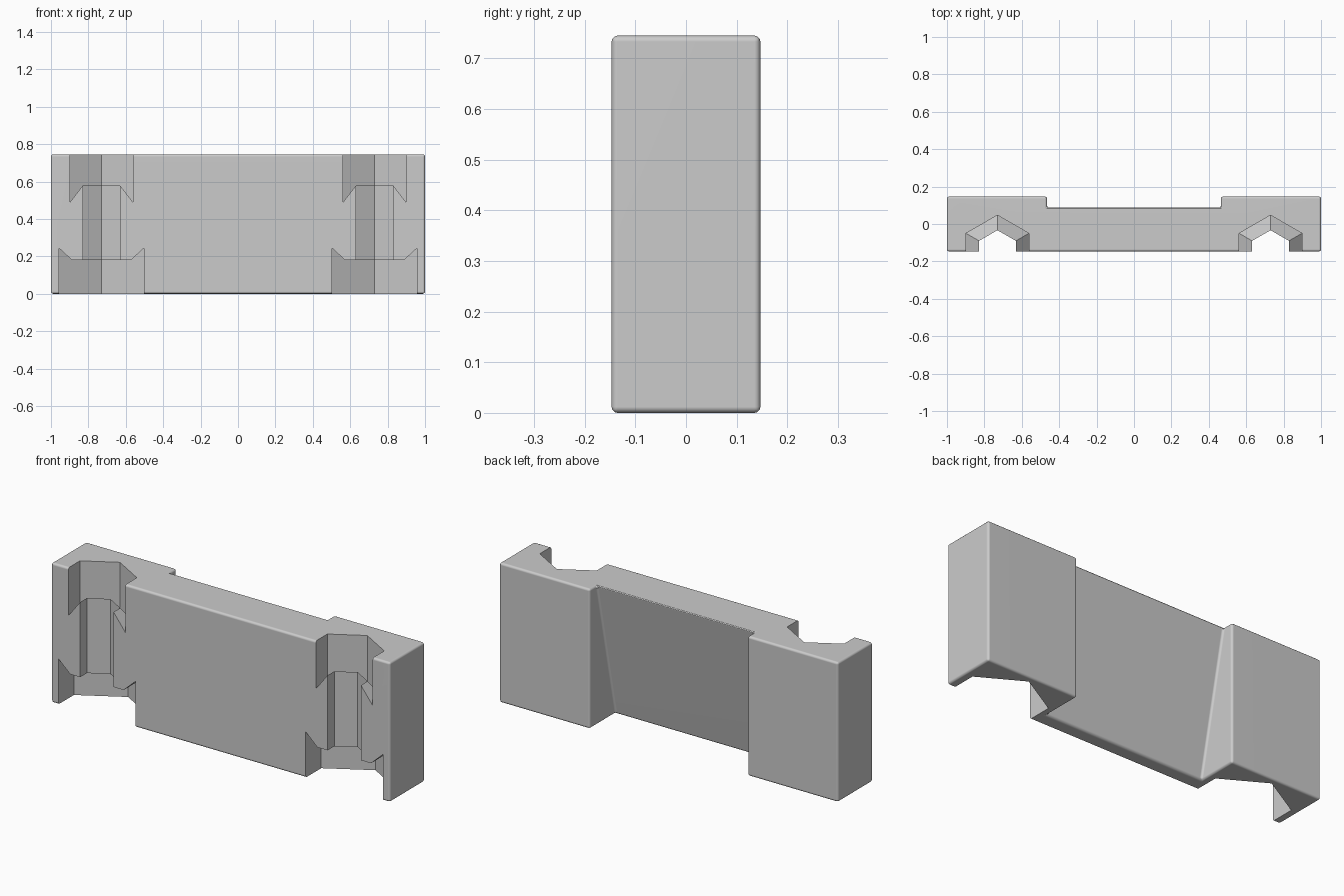
import bpy
import bmesh
from math import cos, sin, pi, radians

WIDTH, DEPTH, HEIGHT = 2.0, 0.294, 0.745

cube = bpy.data.objects.get("Cube")
if cube:
    bpy.data.objects.remove(cube, do_unlink=True)

grey = bpy.data.materials.new("light_grey")
grey.use_nodes = True
grey.diffuse_color = (0.6, 0.6, 0.6, 1)
grey.node_tree.nodes["Principled BSDF"].inputs["Base Color"].default_value = (0.6, 0.6, 0.6, 1)


def loft(name, rings):
    """Closed solid through a stack of equal-sided rings."""
    bm = bmesh.new()
    loops = [[bm.verts.new(p) for p in ring] for ring in rings]
    n = len(loops[0])
    for a, b in zip(loops, loops[1:]):
        for i in range(n):
            j = (i + 1) % n
            bm.faces.new((a[i], a[j], b[j], b[i]))
    bm.faces.new(loops[0])
    bm.faces.new(loops[-1])
    bmesh.ops.recalc_face_normals(bm, faces=bm.faces)
    mesh = bpy.data.meshes.new(name)
    bm.to_mesh(mesh)
    bm.free()
    mesh.materials.append(grey)
    obj = bpy.data.objects.new(name, mesh)
    bpy.context.collection.objects.link(obj)
    return obj


def cut(target, cutter):
    cutter.hide_render = True
    mod = target.modifiers.new("cut", 'BOOLEAN')
    mod.operation = 'DIFFERENCE'
    mod.solver = 'EXACT'
    mod.object = cutter
    apply(target, mod)
    bpy.data.objects.remove(cutter, do_unlink=True)


def apply(obj, mod):
    bpy.ops.object.select_all(action='DESELECT')
    bpy.context.view_layer.objects.active = obj
    obj.select_set(True)
    bpy.ops.object.modifier_apply(modifier=mod.name)


# Main block
hx, hy = WIDTH / 2, DEPTH / 2
corners = [(-hx, -hy), (hx, -hy), (hx, hy), (-hx, hy)]
block = loft("bracket_block", [[(x, y, z) for x, y in corners] for z in (0, HEIGHT)])

# Back recess, deeper towards the bottom
profile = [(-0.0915, -0.1), (0.3, -0.1), (0.3, 0.85), (0.1125, 0.85)]
cut(block, loft("recess_cutter", [[(x, y, z) for y, z in profile] for x in (-0.465, 0.465)]))

# Rounded outer edges
bevel = block.modifiers.new("rounding", 'BEVEL')
bevel.width = 0.012
bevel.segments = 3
bevel.limit_method = 'ANGLE'
bevel.angle_limit = radians(40)
apply(block, bevel)

# Half-hexagon channels: height and half width across flats
steps = [(-0.1, 0.228), (0.245, 0.228), (0.18, 0.158), (0.18, 0.0985),
         (0.58, 0.0985), (0.49, 0.168), (0.85, 0.168)]


def hexagon(cx, z, flat):
    r = flat / cos(pi / 6)
    return [(cx + r * sin(k * pi / 3), -hy + r * cos(k * pi / 3), z) for k in range(6)]


for cx in (-0.73, 0.73):
    cut(block, loft("channel_cutter", [hexagon(cx, z, f) for z, f in steps]))

# Smooth rounding with crisp channel edges
bpy.ops.object.select_all(action='DESELECT')
bpy.context.view_layer.objects.active = block
block.select_set(True)
bpy.ops.object.shade_smooth_by_angle(angle=radians(32))
normals = block.modifiers.new("face_normals", 'WEIGHTED_NORMAL')
normals.keep_sharp = True
